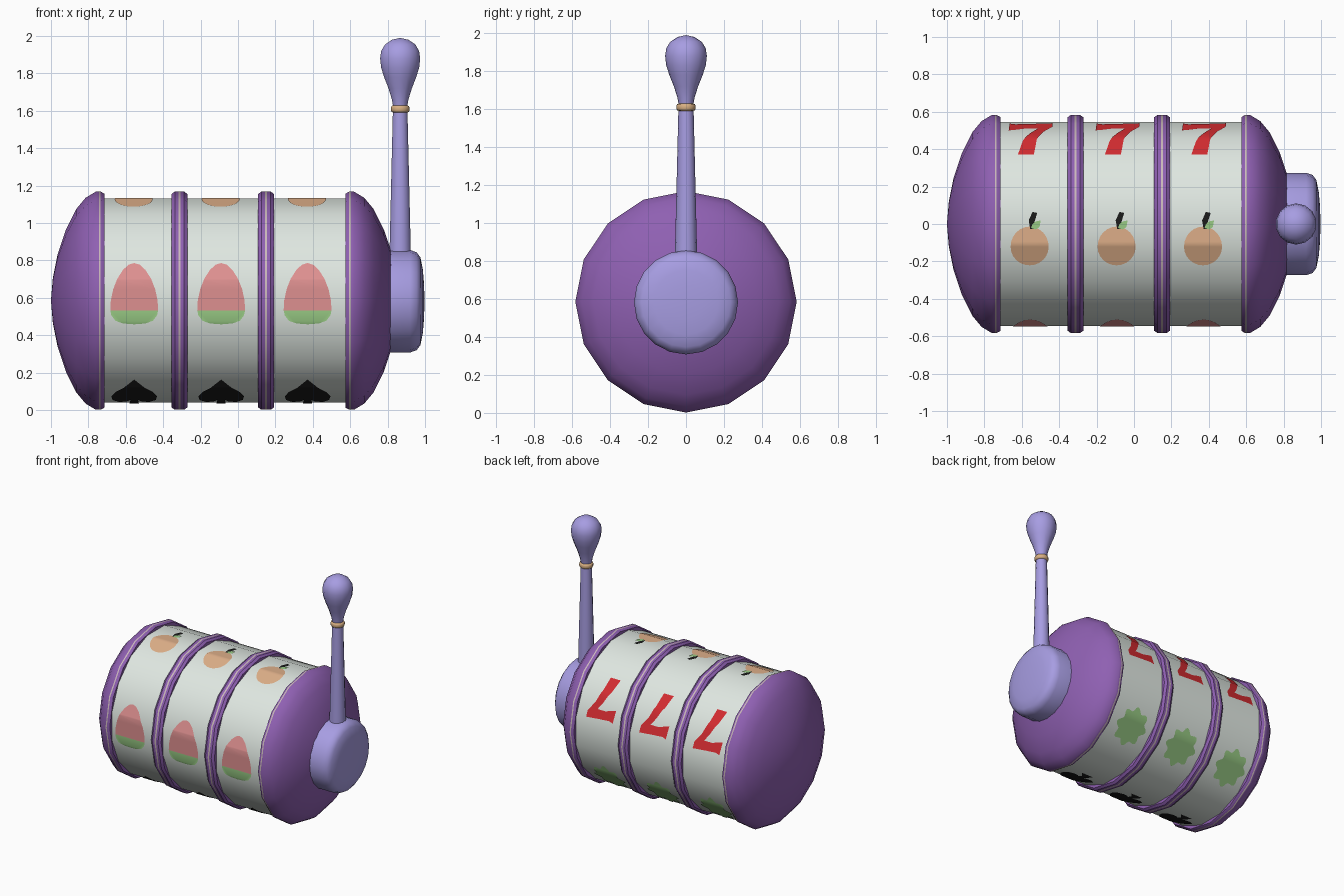
import bpy, bmesh, math
from mathutils import Vector

if "Cube" in bpy.data.objects:
    bpy.data.objects.remove(bpy.data.objects["Cube"])

CZ = 0.585          # height of the drum axis
APOTHEM = 0.545     # drum facet distance from the axis
SIDES = 16
STEP = 2 * math.pi / SIDES


def material(name, hex_colour):
    m = bpy.data.materials.new(name)
    rgb = [int(hex_colour[i:i + 2], 16) / 255 for i in (0, 2, 4)]
    lin = [c / 12.92 if c <= 0.04045 else ((c + 0.055) / 1.055) ** 2.4 for c in rgb]
    m.diffuse_color = (*lin, 1)
    m.use_nodes = True
    m.node_tree.nodes["Principled BSDF"].inputs["Base Color"].default_value = m.diffuse_color
    return m


WHITE = material("reel_white", "DFE7E1")
PURPLE = material("purple", "8F60B2")
LAVENDER = material("lavender", "A79DE2")
GOLD = material("gold", "D9B083")
PALE = material("pale_trim", "CBB9BB")
PINK = material("melon_pink", "DE9090")
GREEN = material("green", "98CA84")
ORANGE = material("orange", "DDAE88")
BLACK = material("black", "1B1B1B")
RED = material("red", "D42C31")


def finish(bm, name, mats, angle=35):
    me = bpy.data.meshes.new(name)
    bm.to_mesh(me)
    bm.free()
    for m in mats:
        me.materials.append(m)
    ob = bpy.data.objects.new(name, me)
    bpy.context.collection.objects.link(ob)
    bpy.ops.object.select_all(action='DESELECT')
    ob.select_set(True)
    bpy.context.view_layer.objects.active = ob
    bpy.ops.object.shade_smooth_by_angle(angle=math.radians(angle))
    return ob


def lathe(name, profile, mats, axis='X', centre=(0, 0, CZ), sides=SIDES,
          phase=0.0, closed=False, trim=(), angle=35):
    """Spin (position, radius) points; bands listed in trim take the second material."""
    bm = bmesh.new()
    c = Vector(centre)
    rings = []
    for t, r in profile:
        ring = []
        for i in range(1 if r == 0 else sides):
            a = 2 * math.pi * i / sides + phase
            p, q = r * math.sin(a), r * math.cos(a)
            ring.append(bm.verts.new(c + Vector((t, p, q) if axis == 'X' else (p, q, t))))
        rings.append(ring)
    n = len(rings)
    for k in range(n if closed else n - 1):
        a, b = rings[k], rings[(k + 1) % n]
        for i in range(sides):
            j = (i + 1) % sides
            loop = [a[i % len(a)], a[j % len(a)], b[j % len(b)], b[i % len(b)]]
            f = bm.faces.new(list(dict.fromkeys(loop)))
            f.material_index = 1 if k in trim else 0
    bmesh.ops.recalc_face_normals(bm, faces=bm.faces)
    return finish(bm, name, mats, angle)


def decal(name, outline, x, theta0, mat, lift=0.004):
    """Thin symbol wrapped on the drum; outline is (across, up) around its centre."""
    bm = bmesh.new()
    bm.faces.new([bm.verts.new((u, w, 0)) for u, w in outline])
    bm.normal_update()
    for f in bm.faces:
        if f.normal.z < 0:
            f.normal_flip()
    bmesh.ops.triangulate(bm, faces=bm.faces)
    # crease the symbol where the drum facets meet
    for k in range(-SIDES, SIDES):
        w = (theta0 - (k + 0.5) * STEP) * 0.55
        bmesh.ops.bisect_plane(bm, geom=bm.verts[:] + bm.edges[:] + bm.faces[:],
                               plane_co=(0, w, 0), plane_no=(0, 1, 0))
    for v in bm.verts:
        th = theta0 - v.co.y / 0.55
        r = (APOTHEM + lift) / math.cos(th - round(th / STEP) * STEP)
        v.co = (x + v.co.x, -r * math.sin(th), CZ + r * math.cos(th))
    bm.normal_update()
    return finish(bm, name, [mat])


def ellipse(cx, cy, rx, ry, a0=0, a1=360, n=24):
    return [(cx + rx * math.cos(math.radians(a0 + (a1 - a0) * i / n)),
             cy + ry * math.sin(math.radians(a0 + (a1 - a0) * i / n)))
            for i in range(n + (a1 - a0 < 360))]


def mirrored(half):
    return half + [(-u, w) for u, w in reversed(half) if u > 0]


# Reel drum, its corners staggered against the rings
lathe("reel_drum", [(-0.75, 0), (-0.75, APOTHEM / math.cos(STEP / 2)),
                    (0.61, APOTHEM / math.cos(STEP / 2)), (0.61, 0)],
      [WHITE], phase=STEP / 2)

# Domed end caps with a pale trim line, mirrored about the drum middle
CAP = [(0.645, 0.545), (0.645, 0.572), (0.664, 0.583), (0.674, 0.583), (0.69, 0.583),
       (0.745, 0.550), (0.795, 0.490), (0.850, 0.380), (0.895, 0.245), (0.920, 0.120), (0.93, 0)]
for name, s in (("left_cap", -1), ("right_cap", 1)):
    lathe(name, [(-0.07 + s * t, r) for t, r in CAP], [PURPLE, PALE], trim=(2,))

# Divider rings between reels
RING = [(-0.043, 0.545), (-0.043, 0.570), (-0.025, 0.583), (-0.006, 0.583),
        (0.006, 0.583), (0.025, 0.583), (0.043, 0.570), (0.043, 0.545)]
for name, x in (("left_divider", -0.313), ("right_divider", 0.15)):
    lathe(name, [(x + t, r) for t, r in RING], [PURPLE, PALE], closed=True, trim=(3,))

# Lever hub, arm, collar and knob
lathe("lever_hub", [(0.76, 0), (0.76, 0.274), (0.92, 0.274), (0.955, 0.262), (0.975, 0.235),
                    (0.988, 0.17), (0.995, 0.09), (0.997, 0)],
      [LAVENDER], centre=(0, 0, 0.582), sides=20)
LEVER = (0.867, 0, 0)
lathe("lever_arm", [(0.70, 0), (0.70, 0.06), (0.86, 0.058), (1.60, 0.040), (1.62, 0)],
      [LAVENDER], axis='Z', centre=LEVER, sides=14)
lathe("lever_collar", [(1.59, 0.036), (1.594, 0.047), (1.603, 0.051), (1.617, 0.051),
                       (1.626, 0.047), (1.63, 0.036)],
      [GOLD], axis='Z', centre=LEVER, sides=14, closed=True, angle=60)
lathe("lever_knob", [(1.61, 0), (1.61, 0.037), (1.66, 0.045), (1.72, 0.064), (1.78, 0.088),
                     (1.83, 0.104), (1.88, 0.110), (1.92, 0.104), (1.955, 0.083),
                     (1.98, 0.045), (1.99, 0)],
      [LAVENDER], axis='Z', centre=LEVER, sides=14, angle=50)

# Symbol outlines, five around each reel
MELON = mirrored([(0, 0.155), (0.03, 0.145), (0.06, 0.115), (0.09, 0.065), (0.112, 0.01),
                  (0.125, -0.05), (0.128, -0.103)])
RIND = mirrored([(0.128, -0.103), (0.122, -0.13), (0.10, -0.158), (0.06, -0.173), (0, -0.178)])
SPADE = mirrored([(0, 0.16), (0.05, 0.105), (0.10, 0.04), (0.122, -0.02), (0.115, -0.07),
                  (0.08, -0.098), (0.04, -0.09), (0.02, -0.07), (0.025, -0.12), (0.05, -0.15),
                  (0, -0.15)])
SEVEN = [(-0.11, 0.155), (-0.08, 0.145), (0.0, 0.15), (0.12, 0.16), (0.118, 0.11), (0.07, 0.04),
         (0.035, -0.05), (0.02, -0.16), (-0.065, -0.16), (-0.04, -0.06), (0.005, 0.03),
         (0.04, 0.085), (-0.03, 0.085), (-0.075, 0.07), (-0.115, 0.06)]
LEAFY = [((0.118 + 0.016 * math.cos(8 * a)) * math.cos(a),
          (0.132 + 0.018 * math.cos(8 * a)) * math.sin(a))
         for a in [2 * math.pi * i / 48 for i in range(48)]]
STEM = [(0.0, 0.095), (0.022, 0.095), (0.022, 0.13), (0.038, 0.18), (0.012, 0.185), (-0.008, 0.14)]
LEAF = [(0.005, 0.10), (0.03, 0.092), (0.05, 0.105), (0.056, 0.14), (0.03, 0.135), (0.012, 0.12)]

SYMBOLS = [("orange_fruit", ellipse(-0.003, 0, 0.102, 0.107), 12.6, ORANGE, 0.004),
           ("orange_stem", STEM, 12.6, BLACK, 0.006),
           ("orange_leaf", LEAF, 12.6, GREEN, 0.007),
           ("melon_flesh", MELON, 84.6, PINK, 0.004),
           ("melon_rind", RIND, 84.6, GREEN, 0.004),
           ("spade", SPADE, 156.6, BLACK, 0.004),
           ("green_leaf_symbol", LEAFY, 228.6 - 360, GREEN, 0.004),
           ("seven", SEVEN, -59.4, RED, 0.004)]
for i, x in enumerate((-0.555, -0.09, 0.372)):
    for name, outline, deg, mat, lift in SYMBOLS:
        decal(f"{name}_{i + 1}", outline, x, math.radians(deg), mat, lift)
